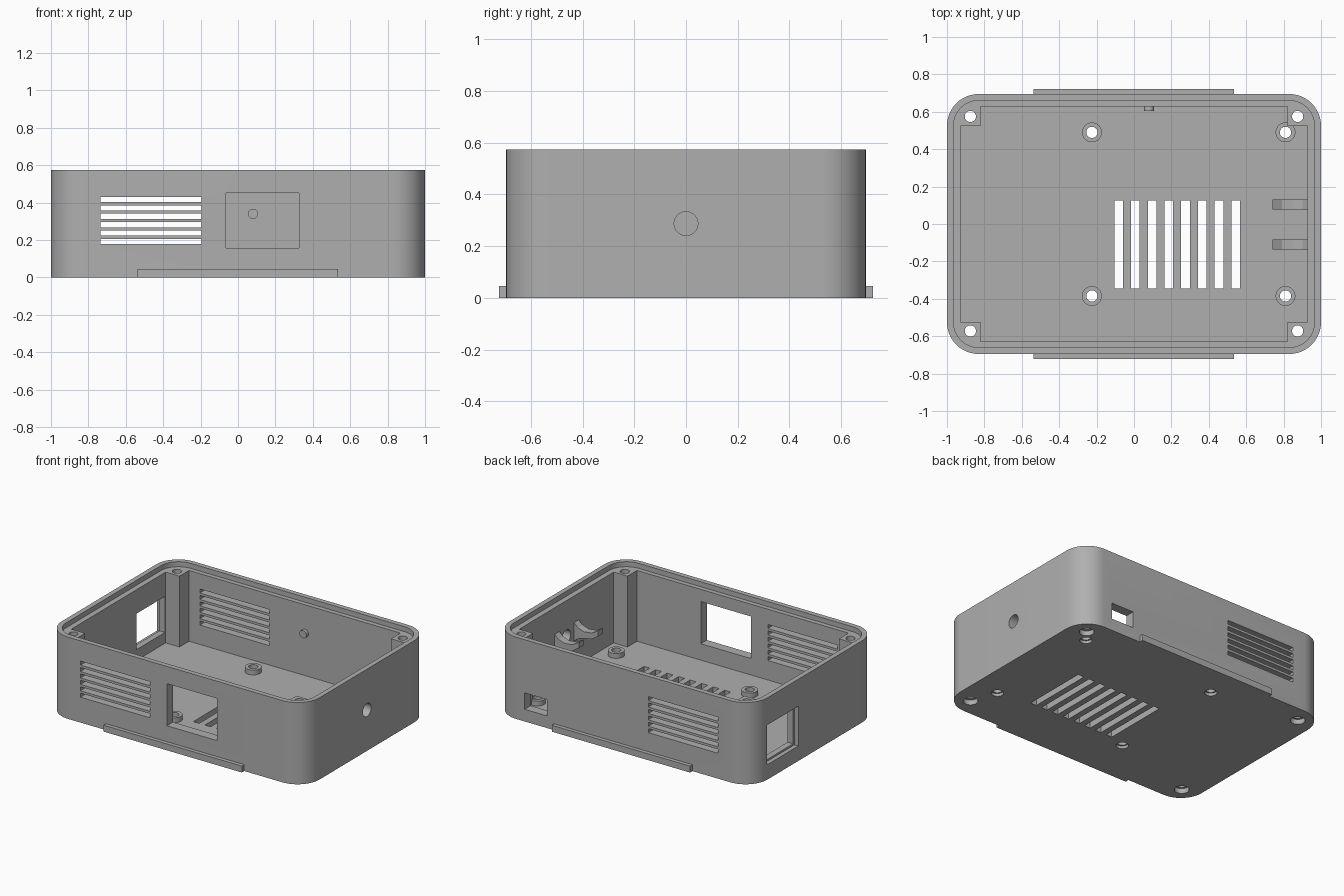
import bpy
import bmesh
from math import cos, sin, pi
from mathutils import Vector

cube = bpy.data.objects.get("Cube")
if cube:
    bpy.data.objects.remove(cube, do_unlink=True)

grey = bpy.data.materials.new("plain grey")
grey.use_nodes = True
grey.diffuse_color = (0.43, 0.43, 0.43, 1)
grey.node_tree.nodes["Principled BSDF"].inputs["Base Color"].default_value = grey.diffuse_color

# Main dimensions
HX, HY, HEIGHT = 1.0, 0.695, 0.573
CAVX, CAVY, FLOOR = 0.927, 0.628, 0.042
LEDGE, LIP = 0.538, 0.035


# Profiles
def rect(a0, a1, b0, b1):
    return [(a0, b0), (a1, b0), (a1, b1), (a0, b1)]


def circle(a, b, r, n=32):
    return [(a + r * cos(2 * pi * i / n), b + r * sin(2 * pi * i / n)) for i in range(n)]


def rounded(hx, hy, r, n=12):
    pts = []
    for q, (sx, sy) in enumerate([(1, 1), (-1, 1), (-1, -1), (1, -1)]):
        for i in range(n + 1):
            t = (q + i / n) * pi / 2
            pts.append((sx * (hx - r) + r * cos(t), sy * (hy - r) + r * sin(t)))
    return pts


def solid(name, axis, *prisms):
    """Object made of profiles extruded along an axis; each is (points, low, high)."""
    bm = bmesh.new()
    place = {"x": lambda a, b, h: (h, a, b),
             "y": lambda a, b, h: (a, h, b),
             "z": lambda a, b, h: (a, b, h)}[axis]
    for pts, lo, hi in prisms:
        face = bm.faces.new([bm.verts.new(place(a, b, lo)) for a, b in pts])
        top = bmesh.ops.extrude_face_region(bm, geom=[face])["geom"]
        bmesh.ops.translate(bm, vec=Vector(place(0, 0, hi - lo)),
                            verts=[v for v in top if isinstance(v, bmesh.types.BMVert)])
    bmesh.ops.recalc_face_normals(bm, faces=bm.faces[:])
    mesh = bpy.data.meshes.new(name)
    bm.to_mesh(mesh)
    bm.free()
    mesh.materials.append(grey)
    obj = bpy.data.objects.new(name, mesh)
    bpy.context.collection.objects.link(obj)
    return obj


def smooth(obj):
    bpy.ops.object.select_all(action="DESELECT")
    obj.select_set(True)
    bpy.context.view_layer.objects.active = obj
    bpy.ops.object.shade_smooth_by_angle()


def combine(target, tool, operation="DIFFERENCE"):
    mod = target.modifiers.new("combine", "BOOLEAN")
    mod.operation, mod.solver, mod.object = operation, "EXACT", tool
    bpy.ops.object.select_all(action="DESELECT")
    target.select_set(True)
    bpy.context.view_layer.objects.active = target
    bpy.ops.object.modifier_apply(modifier=mod.name)
    bpy.data.objects.remove(tool, do_unlink=True)


# Case body with a stepped rim and a cavity notched around four corner posts
case = solid("case_body", "z", (rounded(HX, HY, 0.17), 0, HEIGHT))
combine(case, solid("rim_cutter", "z", (rounded(HX - LIP, HY - LIP, 0.135), LEDGE, 0.7)))
px, py = CAVX - 0.107, CAVY - 0.105
quarter = [(CAVX, py), (px, py), (px, CAVY)]
cavity = (quarter + [(-x, y) for x, y in reversed(quarter)]
          + [(-x, -y) for x, y in quarter] + [(x, -y) for x, y in reversed(quarter)])
combine(case, solid("cavity_cutter", "z", (cavity, FLOOR, 0.65)))

# Board standoffs on the floor
mounts = [(x, y) for x in (-0.225, 0.81) for y in (-0.385, 0.49)]
corners = [(x, y) for x in (-0.875, 0.875) for y in (-0.572, 0.575)]
combine(case, solid("standoffs", "z",
                    *[(circle(x, y, 0.053), FLOOR - 0.01, 0.076) for x, y in mounts]), "UNION")

# Screw holes and their counterbores under the floor
combine(case, solid("screw_cutter", "z",
                    *[(circle(x, y, 0.03), -0.1, 0.7) for x, y in mounts + corners]))
combine(case, solid("counterbore_cutter", "z",
                    *[(circle(x, y, 0.04), -0.1, 0.02) for x, y in mounts],
                    *[(circle(x, y, 0.047), -0.1, 0.035) for x, y in corners]))

# Floor vent slots
combine(case, solid("floor_vent_cutter", "z",
                    *[(rect(x, x + 0.046, -0.345, 0.125), -0.1, 0.2)
                      for x in [-0.105 + 0.0894 * i for i in range(8)]]))

# Matching vent slots through the front and back walls
combine(case, solid("wall_vent_cutter", "y",
                    *[(rect(-0.735, -0.195, z, z + 0.028), -0.9, 0.9)
                      for z in [0.178 + 0.0449 * i for i in range(6)]]))

# Front window and back port
combine(case, solid("opening_cutter", "y",
                    (rect(-0.065, 0.325, 0.157, 0.452), -0.8, -0.55),
                    (rect(0.59, 0.765, 0.085, 0.2), 0.6, 0.8)))

# Stepped side window and the round cable hole opposite
combine(case, solid("side_cutter", "x",
                    (rect(0.2, 0.515, 0.118, 0.37), -1.1, -0.85),
                    (circle(0, 0.287, 0.046), 0.85, 1.1)))
combine(case, solid("side_recess_cutter", "x",
                    (rect(0.185, 0.53, 0.105, 0.383), -1.1, -0.97)))
smooth(case)

# Base tabs along the front and back
for name, lo, hi in (("front_tab", -0.722, -HY), ("back_tab", HY, 0.722)):
    solid(name, "y", (rect(-0.537, 0.535, 0, 0.045), lo, hi))

# Peg on the inside of the back wall
smooth(solid("wall_peg", "y", (circle(0.08, 0.34, 0.027), 0.605, CAVY + 0.01)))

# Flared cable clips beside the round hole
clip = [(0.935, 0.36), (0.9, 0.325), (0.85, 0.308), (0.79, 0.315), (0.74, 0.345),
        (0.74, 0.305), (0.79, 0.272), (0.85, 0.262), (0.9, 0.245), (0.935, 0.215)]
for name, lo in (("back_cable_clip", 0.077), ("front_cable_clip", -0.137)):
    solid(name, "y", (clip, lo, lo + 0.053))
